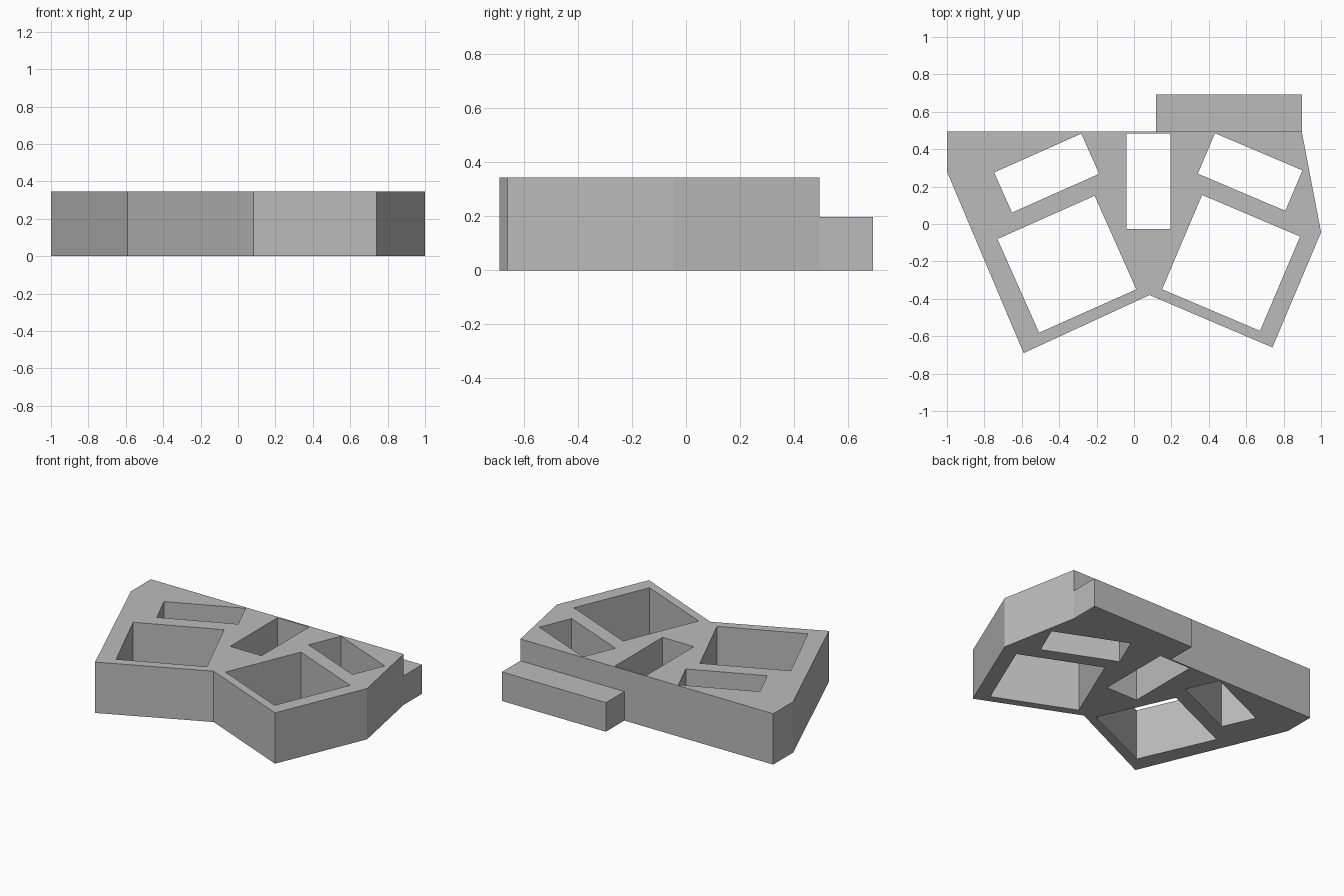
import bpy
import bmesh
from math import radians
from mathutils import Matrix, Vector

HEIGHT = 0.345
LEDGE_HEIGHT = 0.197
BACK = 0.494

if "Cube" in bpy.data.objects:
    bpy.data.objects.remove(bpy.data.objects["Cube"], do_unlink=True)

grey = bpy.data.materials.new("plain grey")
grey.use_nodes = True
colour = (0.5, 0.5, 0.5, 1)
grey.diffuse_color = colour
grey.node_tree.nodes["Principled BSDF"].inputs["Base Color"].default_value = colour


def prism(name, outline, bottom, top):
    """Extrude a flat outline upward into a solid."""
    bm = bmesh.new()
    face = bm.faces.new([bm.verts.new((x, y, bottom)) for x, y in outline])
    result = bmesh.ops.extrude_face_region(bm, geom=[face])
    verts = [v for v in result["geom"] if isinstance(v, bmesh.types.BMVert)]
    bmesh.ops.translate(bm, verts=verts, vec=(0, 0, top - bottom))
    bmesh.ops.recalc_face_normals(bm, faces=bm.faces)
    mesh = bpy.data.meshes.new(name)
    bm.to_mesh(mesh)
    bm.free()
    mesh.materials.append(grey)
    obj = bpy.data.objects.new(name, mesh)
    bpy.context.collection.objects.link(obj)
    return obj


def rectangle(x, y, width, depth, angle=0):
    turn = Matrix.Rotation(radians(angle), 2)
    corners = [(-1, -1), (1, -1), (1, 1), (-1, 1)]
    return [Vector((x, y)) + turn @ Vector((i * width / 2, j * depth / 2))
            for i, j in corners]


# Winged block
block = prism("block", [(-1, BACK), (-1, 0.28), (-0.59, -0.69), (0.083, -0.38),
                        (0.74, -0.66), (1, -0.045), (0.897, BACK)], 0, HEIGHT)

# Straight-through pockets: x, y, width, depth, angle
pockets = {
    "right_small_pocket": (-0.467, 0.272, 0.51, 0.235, 24),
    "right_large_pocket": (-0.359, -0.215, 0.569, 0.548, 24),
    "middle_pocket": (0.077, 0.229, 0.236, 0.51, 0),
    "left_small_pocket": (0.621, 0.278, 0.508, 0.235, -23),
    "left_large_pocket": (0.519, -0.208, 0.569, 0.548, -23),
}
for name, shape in pockets.items():
    cutter = prism(name + "_cutter", rectangle(*shape), -0.1, HEIGHT + 0.1)
    cutter.hide_render = True
    cutter.hide_viewport = True
    cutter.display_type = 'WIRE'
    cut = block.modifiers.new(name, 'BOOLEAN')
    cut.operation = 'DIFFERENCE'
    cut.solver = 'EXACT'
    cut.object = cutter

# Apply the cuts, then drop the cutters
bpy.context.view_layer.update()
evaluated = block.evaluated_get(bpy.context.evaluated_depsgraph_get())
cut_mesh = bpy.data.meshes.new_from_object(evaluated)
block.modifiers.clear()
block.data = cut_mesh
for name in pockets:
    bpy.data.objects.remove(bpy.data.objects[name + "_cutter"], do_unlink=True)

# Lower ledge along the back
LEDGE_DEPTH = 0.198
prism("back_ledge", rectangle(0.507, BACK + LEDGE_DEPTH / 2, 0.78, LEDGE_DEPTH),
      0, LEDGE_HEIGHT)
